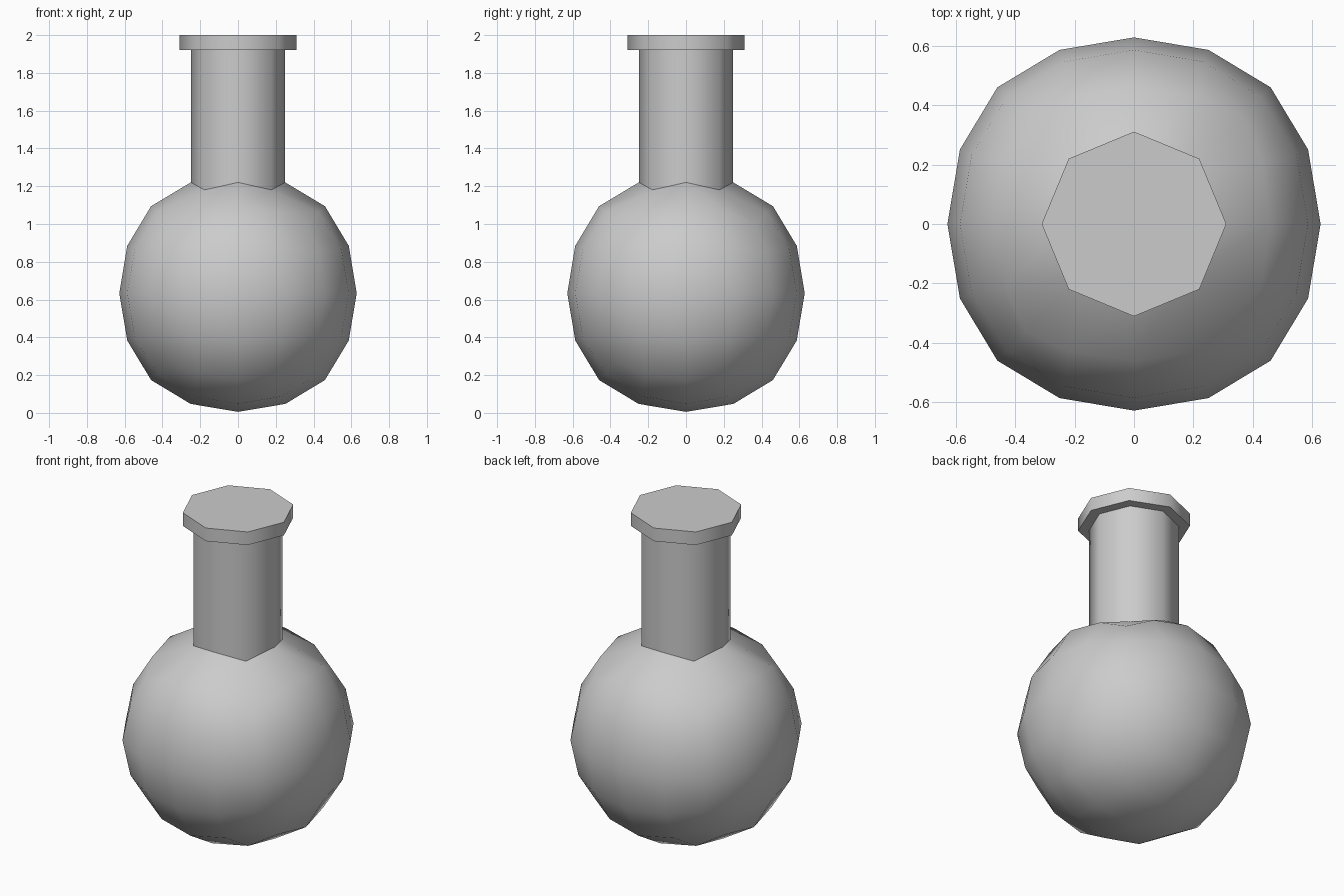
import bpy, bmesh, math

if "Cube" in bpy.data.objects:
    bpy.data.objects.remove(bpy.data.objects["Cube"])

CENTRE_Z = 0.634

# Round body: a cube smoothed to a 16-sided quad ball
bpy.ops.mesh.primitive_cube_add(size=2 * 0.7155)
flask = bpy.context.object
flask.name = "round_flask"
sub = flask.modifiers.new("ball", 'SUBSURF')
sub.levels = sub.render_levels = 2
sub.use_limit_surface = False
bpy.ops.object.modifier_apply(modifier=sub.name)

bm = bmesh.new()
bm.from_mesh(flask.data)
bmesh.ops.translate(bm, vec=(0, 0, CENTRE_Z), verts=bm.verts)


def place(face, radius, z=None):
    """Round the octagon to a radius and optionally flatten it at a height."""
    for v in face.verts:
        a = round(math.atan2(v.co.y, v.co.x) / (math.pi / 4)) * math.pi / 4
        v.co = (radius * math.cos(a), radius * math.sin(a),
                v.co.z if z is None else z)


# Neck base: merge the four faces around the top point into one octagon
pole = max(bm.verts, key=lambda v: v.co.z)
top = bmesh.ops.dissolve_faces(bm, faces=list(pole.link_faces), use_verts=True)["region"][0]
place(top, 0.25)

# Neck, then lip underside, lip side and flat top
for radius, z in ((0.25, 1.92), (0.311, 1.92), (0.311, 2.0)):
    top = bmesh.ops.extrude_discrete_faces(bm, faces=[top])["faces"][0]
    place(top, radius, z)

bmesh.ops.recalc_face_normals(bm, faces=bm.faces)
bm.to_mesh(flask.data)
bm.free()
bpy.ops.object.shade_smooth_by_angle(angle=math.radians(50))
